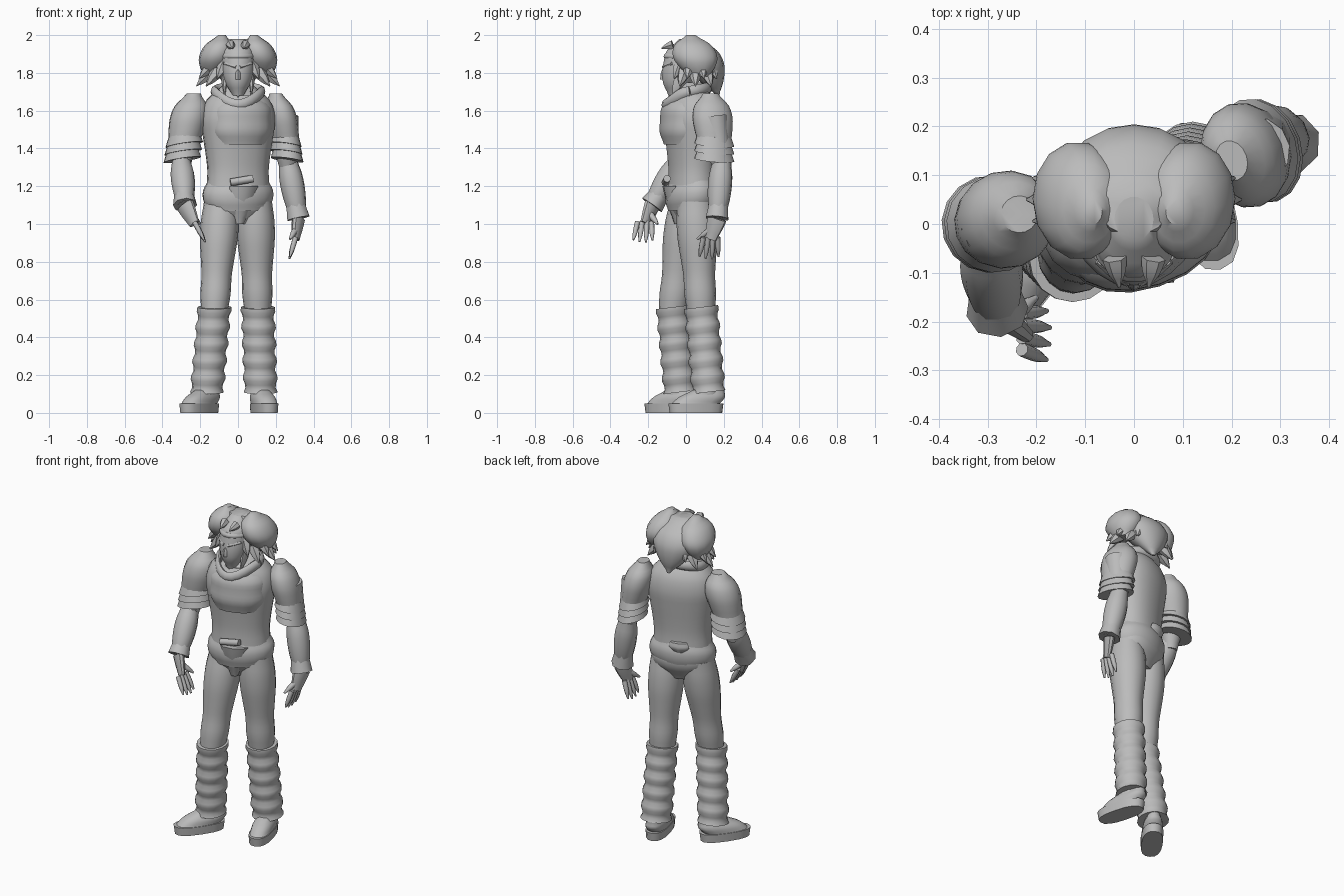
import bpy
import bmesh
from math import sin, cos, pi, radians, copysign
from mathutils import Vector, Matrix

cube = bpy.data.objects.get("Cube")
if cube:
    bpy.data.objects.remove(cube, do_unlink=True)

grey = bpy.data.materials.new("plain_grey")
grey.use_nodes = True
tone = (.5, .5, .5, 1)
grey.diffuse_color = tone
grey.node_tree.nodes["Principled BSDF"].inputs["Base Color"].default_value = tone


def finish(name, bm):
    """Turn a bmesh into a smooth shaded object that keeps its creases."""
    bmesh.ops.recalc_face_normals(bm, faces=bm.faces)
    mesh = bpy.data.meshes.new(name)
    bm.to_mesh(mesh)
    bm.free()
    mesh.materials.append(grey)
    mesh.shade_smooth()
    mesh.set_sharp_from_angle(angle=radians(50))
    bpy.context.collection.objects.link(bpy.data.objects.new(name, mesh))


def loft(name, rings, yaw=0, sides=16, follow=False, tilt=(0, 0), power=1):
    """Skin rings of (centre, width, depth); follow turns them along the path."""
    bm = bmesh.new()
    loops = []
    for i, (centre, width, depth) in enumerate(rings):
        turn = Matrix.Rotation(radians(yaw), 3, 'Z')
        if follow:
            ahead = rings[min(i + 1, len(rings) - 1)][0]
            behind = rings[max(i - 1, 0)][0]
            turn = (ahead - behind).to_track_quat('Z', 'Y').to_matrix()
        loop = []
        for k in range(sides):
            a = 2 * pi * k / sides
            u = copysign(abs(cos(a)) ** power, cos(a)) * width
            v = copysign(abs(sin(a)) ** power, sin(a)) * depth
            point = turn @ Vector((u, v, 0))
            point.z += point.x * tilt[0] + point.y * tilt[1]
            loop.append(bm.verts.new(centre + point))
        loops.append(loop)
    for low, high in zip(loops, loops[1:]):
        for k in range(sides):
            n = (k + 1) % sides
            bm.faces.new((low[k], low[n], high[n], high[k]))
    bm.faces.new(loops[0])
    bm.faces.new(loops[-1])
    finish(name, bm)


def flowing(values, t):
    """Read a smooth curve through evenly spaced values at t from start to end."""
    place = t * (len(values) - 1)
    i = min(int(place), len(values) - 2)
    f = place - i
    a, b, c, d = (values[min(max(i + k, 0), len(values) - 1)] for k in (-1, 0, 1, 2))
    bend = (c - a) * f + (2 * a - 5 * b + 4 * c - d) * f ** 2 + (3 * b - a - 3 * c + d) * f ** 3
    return max(b + bend / 2, .002)


def stack(name, start, end, widths, depth=1, steps=3, **look):
    """A rounded form between two points with evenly spaced widths."""
    start, end = Vector(start), Vector(end)
    count = steps * (len(widths) - 1)
    rings = []
    for i in range(count + 1):
        width = flowing(widths, i / count)
        rings.append((start.lerp(end, i / count), width, width * depth))
    loft(name, rings, **look)


def up(z):
    return Vector((0, 0, z))


# Torso and raised chest, turned a little against the head
TURN = 18
stack("torso", (0, .03, 1), (0, .03, 1.75), (.1, .175, .17, .165, .175, .19, .2, .17, .07),
      depth=.7, yaw=TURN, sides=20, power=.9)
stack("chest", (.01, 0, 1.42), (.01, .01, 1.68), (.14, .17, .17, .165, .11),
      depth=.8, yaw=TURN, sides=20, power=.9)

# Collar rolled around the neck, dropping to a point in front
collar = []
for k in range(25):
    a = 2 * pi * k / 24
    front, back = max(0, -sin(a)), max(0, sin(a))
    centre = Vector((cos(a) / 8, .02 + sin(a) / 10 - .03 * front ** 3,
                     1.7 - .07 * front ** 2 + .02 * back))
    collar.append((centre, .02, .03))
loft("collar", collar, sides=8, follow=True)

# Belt, buckle, front flap and back loop
stack("belt", (0, .03, 1.08), (0, .03, 1.23), (.17, .19, .19, .165),
      depth=.7, yaw=TURN, sides=20, tilt=(0, .1))
stack("buckle", (-.04, -.11, 1.22), (.08, -.1, 1.24), (.02, .02), sides=8, follow=True)
stack("front_flap", (.01, -.05, 1), (.03, -.08, 1.2), (.02, .06, .08),
      depth=.5, yaw=TURN, sides=8)
stack("back_loop", (-.05, .14, 1.19), (-.05, .14, 1.25), (.03, .06, .05),
      depth=.4, yaw=TURN, sides=8)


def leg(side, hip, knee, ankle, yaw):
    """Thigh, ribbed leg warmer and shoe."""
    hip, knee, ankle = Vector(hip), Vector(knee), Vector(ankle)
    stack(side + "_thigh", hip, knee - up(.07), (.09, .1, .1, .09, .08, .08, .07), depth=1.05)
    # Ribs swell and shrink down the warmer
    rim = knee - up(.04)
    ribs = [(rim, .075, .075)]
    for i in range(21):
        swell = .086 + .007 * sin(pi * i / 2 + .6)
        ribs.append((rim.lerp(ankle, i / 20), swell, swell))
    ribs.append((ankle, .06, .06))
    loft(side + "_leg_warmer", ribs, tilt=(0, .12))
    # Sole, upper and ankle
    toward = Vector((sin(radians(yaw)), -cos(radians(yaw)), 0))
    heel = ankle - up(ankle.z)
    middle = heel + toward * .07
    shape = {"yaw": yaw, "power": .8}
    stack(side + "_sole", middle, middle + up(.05), (.06, .063), depth=2.4, steps=1, **shape)
    stack(side + "_shoe_upper", middle + up(.05), heel + up(.12), (.06, .057, .04),
          depth=2.2, **shape)
    stack(side + "_ankle", heel + toward * .03 + up(.05), heel + up(.2), (.055, .045),
          depth=1.3, **shape)


leg("right", (-.09, .01, 1.12), (-.125, -.07, .6), (-.165, -.03, .11), -35)
leg("left", (.09, .05, 1.12), (.105, .08, .6), (.12, .12, .11), 15)


def arm(side, s, shoulder, elbow, wrist, knuckle, fingertip, bulk, depth):
    """Shoulder pad, three flared plates, sleeve, cuff and hand."""
    shoulder, elbow, wrist, knuckle, fingertip = map(
        Vector, (shoulder, elbow, wrist, knuckle, fingertip))
    inward = Vector((-s * .05, -s * .02, .12))
    stack(side + "_shoulder_pad", shoulder - up(.13), shoulder + inward,
          [bulk * w for w in (.9, 1, 1.05, .9, .4)], depth=depth, yaw=TURN)
    for i in range(3):
        top = shoulder - up(.1 + .04 * i)
        top.x += s * .005 * i
        stack(f"{side}_arm_plate_{i + 1}", top, top - up(.05), (bulk * .88, bulk * 1.05),
              depth=depth, steps=1, yaw=TURN, tilt=(-.15 * s, -.1))
    stack(side + "_upper_arm", shoulder, elbow - up(.03), (.07, .065, .06, .04),
          sides=12, follow=True)
    stack(side + "_forearm", elbow + up(.03), wrist, (.05, .062, .063, .055, .04),
          sides=12, follow=True)
    stack(side + "_cuff", elbow.lerp(wrist, .6), wrist, (.05, .056, .064),
          steps=1, sides=8, follow=True)
    # Hand with four fingers fanned front to back, and a thumb
    stack(side + "_palm", wrist, knuckle, (.03, .025, .018), depth=1.8, sides=10, follow=True)
    for i in range(4):
        fan = Vector((0, (i - 1.5) * .025, 0))
        start = knuckle + fan
        end = start.lerp(fingertip + fan * 1.4, 1 - abs(i - 1.6) * .1)
        stack(f"{side}_finger_{i + 1}", start + up(.01), end, (.014, .014, .012, .005),
              sides=8, follow=True)
    stack(side + "_thumb", wrist.lerp(knuckle, .4), knuckle - s * Vector((.03, .07, 0)),
          (.02, .017, .014, .006), sides=8, follow=True)


arm("right", -1, (-.285, 0, 1.57), (-.3, -.04, 1.3), (-.28, -.18, 1.1),
    (-.23, -.22, 1), (-.17, -.23, .9), .095, 1)
arm("left", 1, (.25, .15, 1.57), (.265, .19, 1.3), (.32, .165, 1.03),
    (.305, .13, .92), (.27, .12, .81), .08, 1.3)

# Head and face
stack("head", (0, -.06, 1.68), (0, .01, 1.98), (.03, .065, .083, .088, .085, .04),
      depth=1.15, sides=18)
stack("nose", (0, -.115, 1.765), (0, -.1, 1.84), (.016, .018, .01), depth=1.4, sides=8)
stack("lips", (0, -.09, 1.73), (0, -.095, 1.755), (.02, .03, .022), depth=.5, sides=8)
stack("headband", (0, 0, 1.87), (0, 0, 1.905), (.088, .095, .095, .088), depth=1.25, sides=18)
stack("chin_beard", (0, -.07, 1.715), (0, -.085, 1.67), (.025, .018, .003), sides=6)

# Hair falling to a point behind
stack("back_hair", (0, .17, 1.68), (0, .03, 1.98), (.01, .07, .12, .15, .14, .07), depth=.75)
for side, s in (("left", 1), ("right", -1)):
    # One swept lobe on each side of the parting
    stack(side + "_hair", (s * .14, .07, 1.78), (s * .085, .025, 2),
          (.04, .07, .09, .09, .07, .02), depth=1.3, sides=14)
    # Pointed locks fanned from the temple to the nape
    for i in range(8):
        a = radians(20 * i - 60)
        drop = .04 * (i % 2)
        stack(f"{side}_lock_{i + 1}", (s * .14 * cos(a), .05 + .09 * sin(a), 1.85 - drop),
              (s * .22 * cos(a), .05 + .13 * sin(a), 1.77 - drop),
              (.035, .03, .02, .003), sides=6, follow=True)
    # Fringe, sideburn and brow
    stack(side + "_fringe", (s * .04, -.07, 1.95), (s * .03, -.13, 1.93),
          (.025, .018, .003), sides=6, follow=True)
    stack(side + "_sideburn", (s * .075, -.03, 1.78), (s * .07, -.07, 1.68),
          (.015, .012, .003), depth=2, sides=6, follow=True)
    stack(side + "_brow", (s * .01, -.12, 1.83), (s * .075, -.075, 1.85),
          (.01, .013, .008), sides=6, follow=True)
